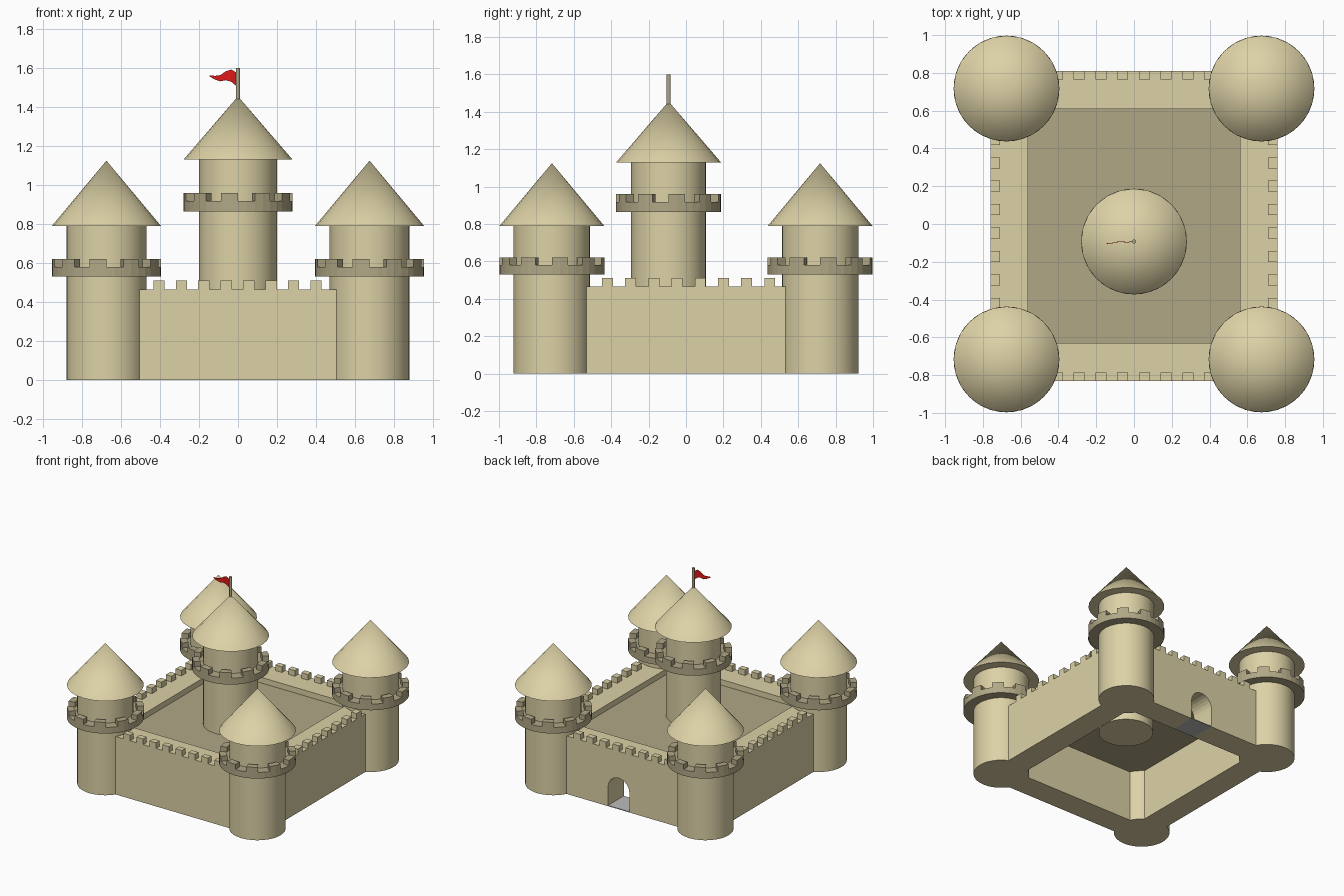
import bpy, bmesh
from math import pi, cos, sin, radians
from mathutils import Matrix

if "Cube" in bpy.data.objects:
    bpy.data.objects.remove(bpy.data.objects["Cube"])


def material(name, rgb):
    m = bpy.data.materials.new(name)
    m.diffuse_color = (*rgb, 1)
    m.use_nodes = True
    m.node_tree.nodes["Principled BSDF"].inputs["Base Color"].default_value = m.diffuse_color
    return m


STONE = material("sandstone", (0.72, 0.64, 0.38))
DARK = material("dark_sandstone", (0.44, 0.39, 0.24))
RED = material("red_cloth", (0.75, 0.01, 0.01))
GREY = material("grey_paving", (0.5, 0.5, 0.5))


def finish(bm, name, mat, smooth=False):
    bmesh.ops.recalc_face_normals(bm, faces=bm.faces)
    me = bpy.data.meshes.new(name)
    bm.to_mesh(me)
    bm.free()
    me.materials.append(mat)
    ob = bpy.data.objects.new(name, me)
    bpy.context.collection.objects.link(ob)
    if smooth:
        bpy.ops.object.select_all(action='DESELECT')
        ob.select_set(True)
        bpy.context.view_layer.objects.active = ob
        bpy.ops.object.shade_smooth_by_angle(angle=radians(35))
    return ob


def add_box(bm, x0, x1, y0, y1, z0, z1):
    m = (Matrix.Translation(((x0 + x1) / 2, (y0 + y1) / 2, (z0 + z1) / 2))
         @ Matrix.Diagonal((x1 - x0, y1 - y0, z1 - z0, 1)))
    bmesh.ops.create_cube(bm, size=1, matrix=m)


def cone(name, x, y, r0, r1, z0, z1, seg, mat=STONE):
    bm = bmesh.new()
    bmesh.ops.create_cone(bm, cap_ends=True, segments=seg, radius1=r0, radius2=r1,
                          depth=z1 - z0, matrix=Matrix.Translation((x, y, (z0 + z1) / 2)))
    return finish(bm, name, mat, True)


def add_prism(bm, loop, offset):
    face = bm.faces.new([bm.verts.new(p) for p in loop])
    ext = bmesh.ops.extrude_face_region(bm, geom=[face], use_keep_orig=True)
    bmesh.ops.translate(bm, vec=offset,
                        verts=[v for v in ext["geom"] if isinstance(v, bmesh.types.BMVert)])


def battlement(name, x, y, r, z0, z1, count=10):
    """Round walkway with a ring of curved merlons."""
    mid = z0 + (z1 - z0) * 0.55
    bm = bmesh.new()
    bmesh.ops.create_cone(bm, cap_ends=True, segments=40, radius1=r, radius2=r,
                          depth=mid - z0, matrix=Matrix.Translation((x, y, (z0 + mid) / 2)))
    for k in range(count):
        angles = [2 * pi * (4 * k + j) / (4 * count) for j in range(3)]
        loop = [(x + r * cos(a), y + r * sin(a), mid) for a in angles]
        loop += [(x + (r - 0.05) * cos(a), y + (r - 0.05) * sin(a), mid) for a in reversed(angles)]
        add_prism(bm, loop, (0, 0, z1 - mid))
    finish(bm, name, DARK)


def tower(name, x, y, r, base, ring_z0, ring_z1, roof_z, tip_z):
    cone(name + "_body", x, y, r, r, base, roof_z + 0.01, 32)
    battlement(name + "_battlement", x, y, 0.28, ring_z0, ring_z1)
    cone(name + "_roof", x, y, 0.28, 0, roof_z, tip_z, 24)


# Corner towers and central keep
TX, TY = 0.675, 0.717
for sx, side in ((-1, "left"), (1, "right")):
    for sy, end in ((-1, "front"), (1, "back")):
        tower(f"{end}_{side}_tower", sx * TX, sy * TY, 0.205, 0, 0.53, 0.62, 0.79, 1.125)
KY = -0.093
tower("keep", 0, KY, 0.2, 0.325, 0.865, 0.96, 1.13, 1.455)

# Curtain walls
TOP = 0.465
walls = {"front_wall": (-TX, TX, -0.83, -0.63), "back_wall": (-TX, TX, 0.61, 0.81),
         "left_wall": (-0.76, -0.56, -TY, TY), "right_wall": (0.56, 0.76, -TY, TY)}
for name, ext in walls.items():
    bm = bmesh.new()
    add_box(bm, *ext, 0, TOP)
    walls[name] = finish(bm, name, STONE)

# Merlons along the outer wall edges
bm = bmesh.new()
for k in range(8):
    x = -0.405 + 0.115 * k
    y = 0.448 - 0.124 * k
    for y0 in (-0.83, 0.765):
        add_box(bm, x - 0.029, x + 0.029, y0, y0 + 0.045, TOP, 0.51)
    for x0 in (-0.76, 0.71):
        add_box(bm, x0, x0 + 0.05, y - 0.029, y + 0.029, TOP, 0.51)
finish(bm, "wall_merlons", STONE)

# Raised courtyard floor
bm = bmesh.new()
add_box(bm, -0.57, 0.57, -0.64, 0.62, 0.41, 0.42)
finish(bm, "courtyard_floor", DARK)

# Arched gateway cut through the back wall
GX, GR, SPRING = 0.03, 0.095, 0.155
bm = bmesh.new()
arch = [(GX + GR * cos(pi * i / 12), 0.55, SPRING + GR * sin(pi * i / 12)) for i in range(13)]
add_prism(bm, [(GX + GR, 0.55, -0.05)] + arch + [(GX - GR, 0.55, -0.05)], (0, 0.35, 0))
cutter = finish(bm, "gate_cutter", STONE)
cutter.hide_render = True
cutter.hide_viewport = True
cut = walls["back_wall"].modifiers.new("gate", 'BOOLEAN')
cut.operation = 'DIFFERENCE'
cut.solver = 'EXACT'
cut.object = cutter
bm = bmesh.new()
add_box(bm, GX - GR, GX + GR, 0.61, 0.81, 0, 0.006)
finish(bm, "gate_paving", GREY)

# Flagpole and waving flag
cone("flagpole", 0, KY, 0.011, 0.011, 1.44, 1.6, 12, DARK)
bm = bmesh.new()
top = [(-0.005, 1.575), (-0.035, 1.593), (-0.065, 1.582), (-0.09, 1.564), (-0.115, 1.56), (-0.145, 1.562)]
low = [(-0.005, 1.505), (-0.035, 1.53), (-0.065, 1.538), (-0.09, 1.532), (-0.115, 1.54), (-0.145, 1.556)]
rows = [[bm.verts.new((x, KY + 0.07 * x + 0.003 * sin(60 * x), z)) for x, z in row] for row in (top, low)]
for i in range(len(top) - 1):
    bm.faces.new((rows[0][i], rows[0][i + 1], rows[1][i + 1], rows[1][i]))
flag = finish(bm, "flag", RED)
flag.modifiers.new("cloth_thickness", 'SOLIDIFY').thickness = 0.003
